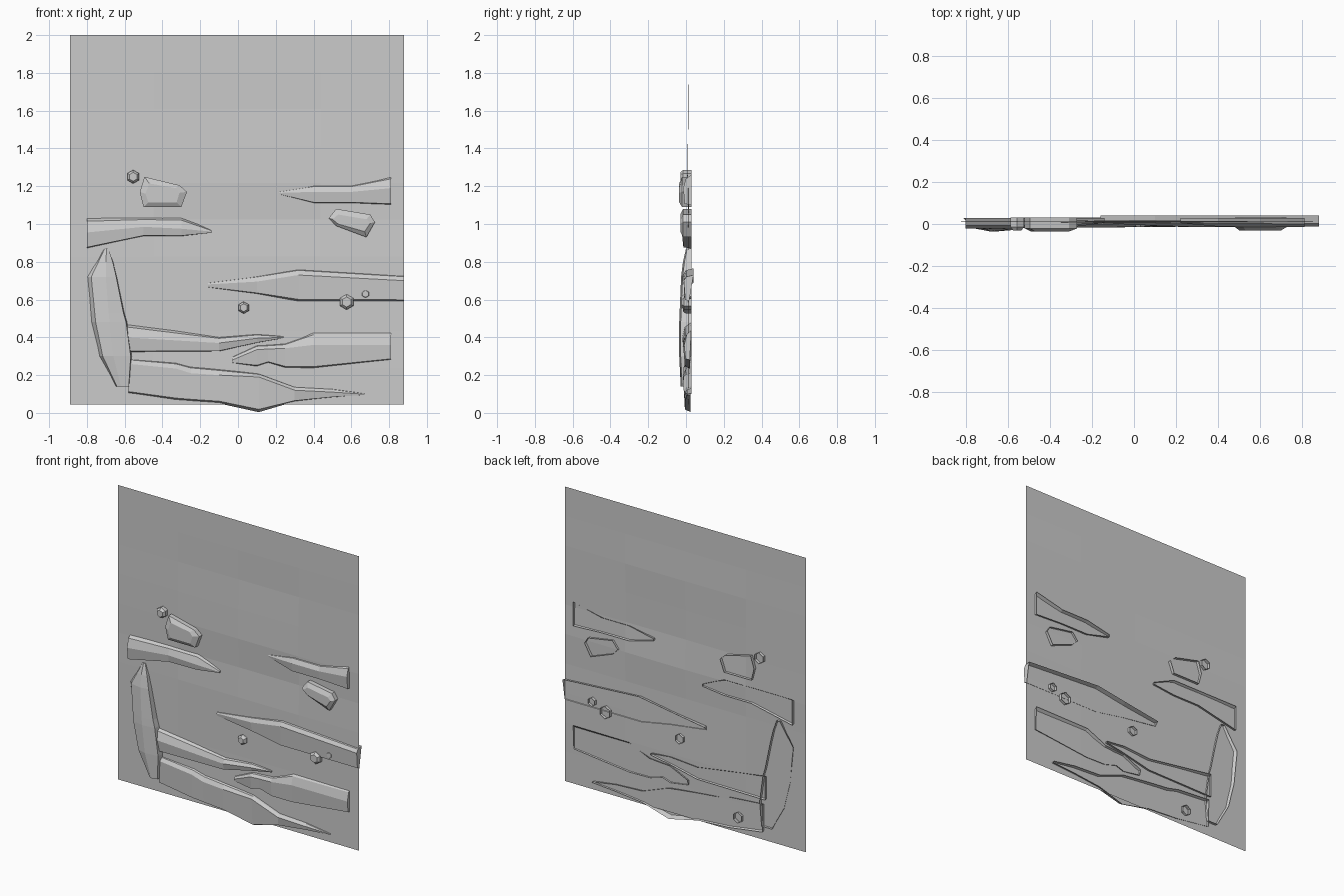
import bpy, math


def make_mesh(name, verts, faces):
    mesh = bpy.data.meshes.new(name)
    mesh.from_pydata(verts, [], faces)
    mesh.update()
    ob = bpy.data.objects.new(name, mesh)
    bpy.context.collection.objects.link(ob)
    return ob


def strip(name, stations, back=0.028, vertical=False, low_back=None):
    """Open-backed faceted slab. Station: (position, edge A, crease, edge B, crease depth)."""
    low_back = back if low_back is None else low_back
    verts, faces = [], []
    for s, a, c, b, y in stations:
        ring = [(a, back), (a + (c - a) * 0.3, min(y + 0.014, 0.006)), (c, y),
                (b + (c - b) * 0.08, min(y + 0.008, 0.006)), (b, low_back)]
        for v, d in ring:
            verts.append((v, d, s) if vertical else (s, d, v))
    n = len(stations)
    for i in range(n - 1):
        for k in range(4):
            p = i * 5 + k
            f = (p, p + 1, p + 6, p + 5)
            faces.append(f)
    faces.append((4, 3, 2, 1, 0))
    faces.append(tuple((n - 1) * 5 + k for k in range(5)))
    return make_mesh(name, verts, faces)


def stone(name, outline, face, front, back=0.03):
    """Open-backed stone: rim outline, straight side, bevel to a smaller face."""
    n = len(outline)
    verts = [(x, back, z) for x, z in outline]
    verts += [(x, front + 0.015, z) for x, z in outline]
    verts += [(x, front, z) for x, z in face]
    faces = [(r * n + i, r * n + (i + 1) % n, (r + 1) * n + (i + 1) % n, (r + 1) * n + i)
             for r in range(2) for i in range(n)]
    faces.append(tuple(range(2 * n, 3 * n)))
    return make_mesh(name, verts, faces)


# gently uneven wall sheet, 4 x 10 panels
row_y = [.012, .012, .014, .012, .010, .018, .006, .009, .014, .010, .010]
wv, wf = [], []
for j in range(11):
    for i in range(5):
        y = 0.011
        if 0 < i < 4:
            y += (row_y[j] - 0.011) * (0.4, 1.0, 0.9)[i - 1]
        wv.append((-0.89 + i * 0.4425, y, 0.045 + j * 0.1955))
for j in range(10):
    for i in range(4):
        p = j * 5 + i
        wf.append((p, p + 1, p + 6, p + 5))
make_mesh("wall_sheet", wv, wf)

# horizontal rock ledges
strip("upper_left_ledge", [
    (-.80, 1.04, .955, .87, -.022), (-.50, 1.04, .985, .935, -.02),
    (-.30, 1.04, .975, .935, -.015), (-.14, .967, .96, .953, .005)])
strip("upper_right_ledge", [
    (.22, 1.172, 1.165, 1.157, .004), (.40, 1.21, 1.17, 1.11, -.012),
    (.60, 1.21, 1.17, 1.11, -.012), (.81, 1.26, 1.19, 1.10, -.015)])
strip("middle_right_ledge", [
    (-.16, .69, .68, .665, .004), (.10, .73, .695, .63, -.008),
    (.32, .765, .73, .59, -.015), (.88, .73, .70, .59, -.012)],
    back=.04, low_back=.016)
strip("middle_left_ledge", [
    (-.60, .48, .40, .32, -.02), (-.10, .405, .37, .325, -.016),
    (.10, .42, .395, .37, -.01), (.24, .405, .40, .395, .005)])
strip("lower_right_ledge", [
    (-.03, .30, .28, .265, .002), (.10, .36, .335, .245, -.012),
    (.16, .363, .338, .265, -.012), (.25, .37, .342, .238, -.014),
    (.40, .437, .36, .235, -.012), (.81, .44, .36, .28, -.010)], low_back=.02)
strip("bottom_ledge", [
    (-.58, .29, .26, .10, -.008), (-.33, .27, .235, .065, -.014),
    (-.25, .25, .21, .06, -.014), (-.10, .235, .20, .05, -.016),
    (.11, .21, .19, .004, -.014), (.30, .14, .12, .06, -.012),
    (.50, .13, .11, .082, -.006), (.67, .102, .099, .095, .008)], back=.03, low_back=.024)

# upright slab at the left
strip("left_upright_slab", [
    (.14, -.65, -.62, -.575, -.028), (.30, -.74, -.66, -.56, -.036),
    (.48, -.785, -.68, -.585, -.036), (.53, -.79, -.685, -.60, -.034),
    (.72, -.81, -.70, -.64, -.026), (.80, -.755, -.70, -.66, -.016),
    (.87, -.71, -.695, -.685, 0)], vertical=True)

# two chunky stones
stone("left_stone",
      [(-.52, 1.17), (-.495, 1.25), (-.31, 1.205), (-.27, 1.17), (-.30, 1.09), (-.50, 1.09)],
      [(-.49, 1.16), (-.47, 1.215), (-.33, 1.19), (-.31, 1.165), (-.325, 1.115), (-.475, 1.115)], -.036)
stone("right_stone",
      [(.48, 1.03), (.52, 1.08), (.70, 1.05), (.725, 1.01), (.68, .93), (.52, .99)],
      [(.50, 1.025), (.53, 1.05), (.68, 1.025), (.70, 1.005), (.67, .96), (.53, 1.0)], -.03)

# small six-sided pebbles
for k, (x, z, r, front) in enumerate([
        (-.555, 1.25, .036, -.03), (.03, .557, .032, -.015), (.575, .587, .041, -.025),
        (.675, .63, .028, -.01), (-.40, .15, .035, 0)]):
    ring = [(math.cos(math.radians(60 * i + 30)), math.sin(math.radians(60 * i + 30))) for i in range(6)]
    stone(f"pebble_{k + 1}", [(x + r * c, z + r * s) for c, s in ring],
          [(x + .65 * r * c, z + .65 * r * s) for c, s in ring], front)
